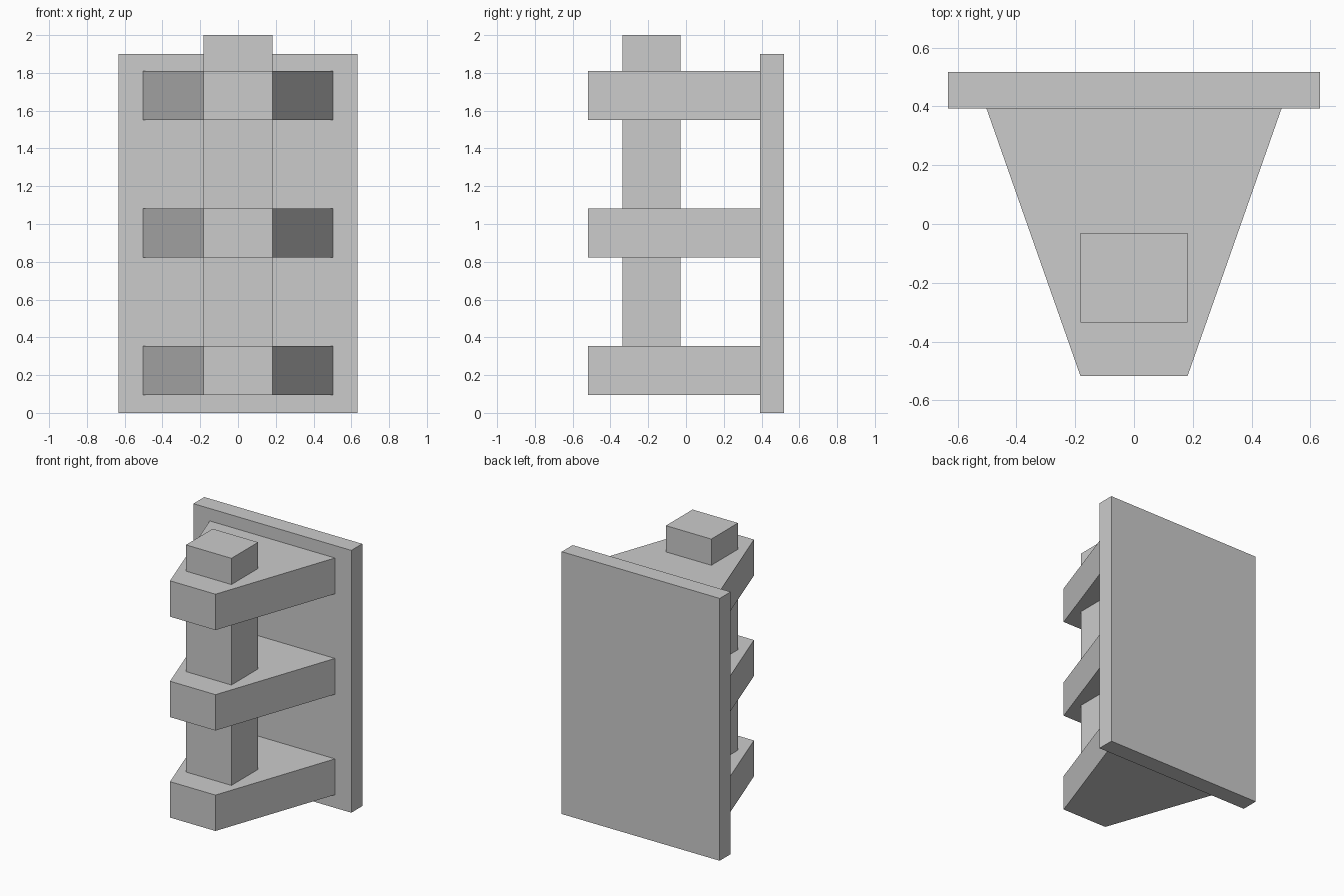
import bpy
import bmesh

if "Cube" in bpy.data.objects:
    bpy.data.objects.remove(bpy.data.objects["Cube"])


def prism(name, outline, z0, z1):
    """Extrude a flat xy outline from z0 up to z1."""
    bm = bmesh.new()
    face = bm.faces.new([bm.verts.new((x, y, z0)) for x, y in outline])
    top = bmesh.ops.extrude_face_region(bm, geom=[face])["geom"]
    verts = [v for v in top if isinstance(v, bmesh.types.BMVert)]
    bmesh.ops.translate(bm, verts=verts, vec=(0, 0, z1 - z0))
    bmesh.ops.recalc_face_normals(bm, faces=bm.faces)
    mesh = bpy.data.meshes.new(name)
    bm.to_mesh(mesh)
    bm.free()
    obj = bpy.data.objects.new(name, mesh)
    bpy.context.collection.objects.link(obj)
    return obj


def tapered(front_half, back_half, y0, y1):
    """Symmetric four-sided outline, front to back."""
    return [(-front_half, y0), (front_half, y0), (back_half, y1), (-back_half, y1)]


# Upright back plate
prism("back_plate", tapered(0.633, 0.633, 0.393, 0.518), 0, 1.9)

# Three evenly spaced wedge brackets
for i in range(3):
    z = 0.095 + i * 0.7275
    prism(f"bracket_{i + 1}", tapered(0.182, 0.502, -0.518, 0.393), z, z + 0.26)

# Square post rising from the lowest bracket through the other two
prism("post", tapered(0.182, 0.182, -0.335, -0.03), 0.3, 2.0)
